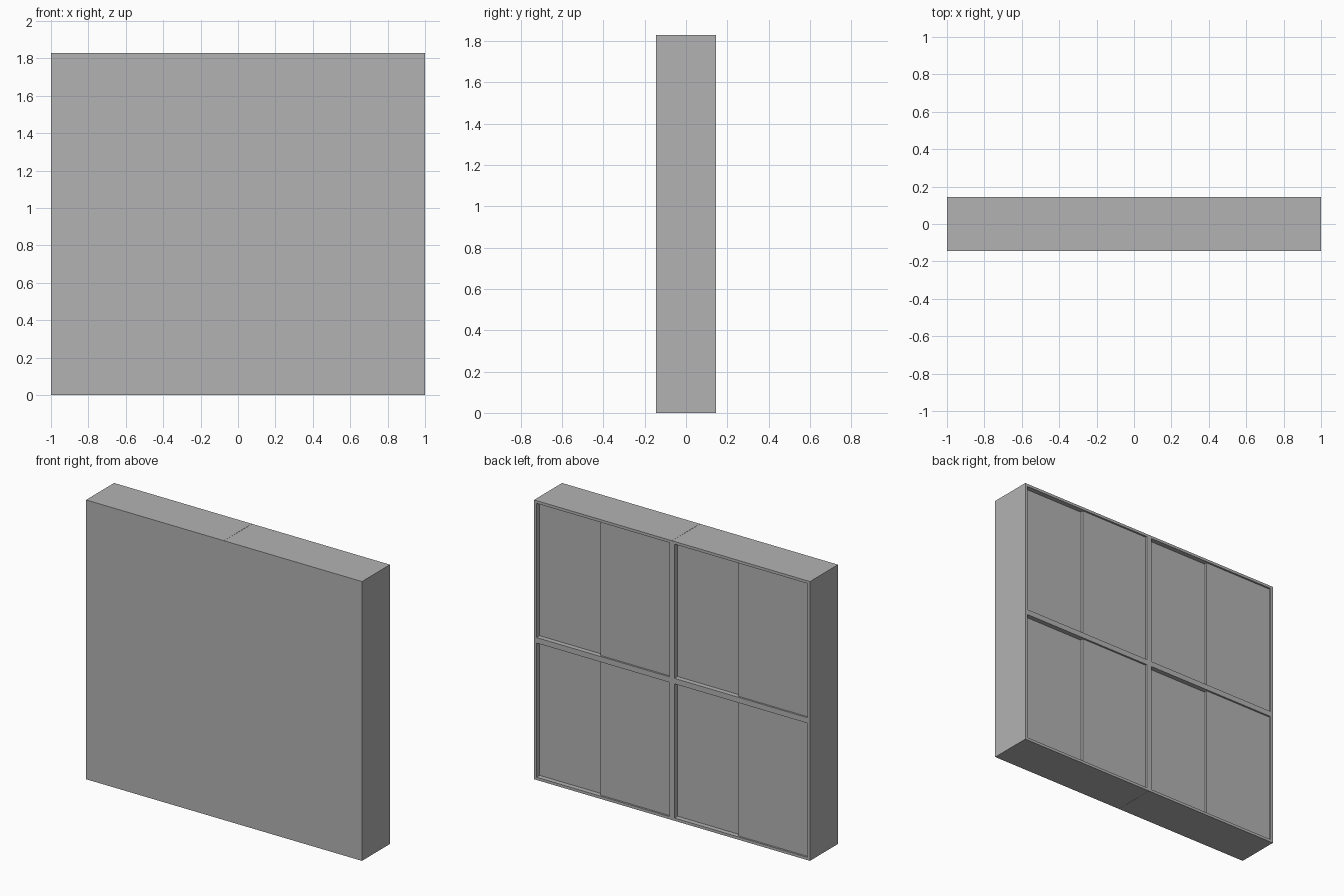
import bpy

cube = bpy.data.objects.get("Cube")
if cube:
    bpy.data.objects.remove(cube, do_unlink=True)

# Overall dimensions
W, D, H = 2.0, 0.29, 1.83
T = 0.018            # board thickness
GAP = 0.0006         # hairline seam between the two cabinet halves
BACK = D / 2
FRONT = -D / 2

grey = bpy.data.materials.new("Plain Grey")
grey.use_nodes = True
grey.diffuse_color = (0.45, 0.45, 0.45, 1)
grey.node_tree.nodes["Principled BSDF"].inputs["Base Color"].default_value = (0.45, 0.45, 0.45, 1)


def board(name, x, y, z):
    """Box filling the given (min, max) ranges."""
    bpy.ops.mesh.primitive_cube_add(size=1, location=[sum(r) / 2 for r in (x, y, z)])
    ob = bpy.context.object
    ob.name = name
    ob.scale = [r[1] - r[0] for r in (x, y, z)]
    bpy.ops.object.transform_apply(location=False, rotation=False, scale=True)
    ob.data.materials.append(grey)
    return ob


# Closed panel across the whole front, between top and bottom boards
board("front_panel", (-W / 2, W / 2), (FRONT, FRONT + T), (T, H - T))

# Two cabinet halves side by side
for side, x0 in (("right", -1.0), ("left", 0.0)):
    x1 = x0 + 1.0
    seam0 = x0 + (GAP if side == "left" else 0)
    seam1 = x1 - (GAP if side == "right" else 0)
    inner = (x0 + T, x1 - T)

    # Top and bottom boards, full depth
    board(f"{side}_bottom_board", (seam0, seam1), (FRONT, BACK), (0, T))
    board(f"{side}_top_board", (seam0, seam1), (FRONT, BACK), (H - T, H))

    # Upright boards and the double-thickness middle shelf
    board(f"{side}_upright_a", (x0, x0 + T), (FRONT + T, BACK), (T, H - T))
    board(f"{side}_upright_b", (x1 - T, x1), (FRONT + T, BACK), (T, H - T))
    board(f"{side}_middle_shelf", inner, (FRONT + T, BACK), (H / 2 - T, H / 2 + T))

    # Pair of overlapping sliding doors in each opening
    for level, z in (("lower", (T, H / 2 - T)), ("upper", (H / 2 + T, H - T))):
        board(f"{side}_{level}_outer_door", (x0 + T, x0 + 0.525),
              (BACK - 0.028, BACK - 0.012), z)
        board(f"{side}_{level}_inner_door", (x0 + 0.475, x1 - T),
              (BACK - 0.048, BACK - 0.032), z)
